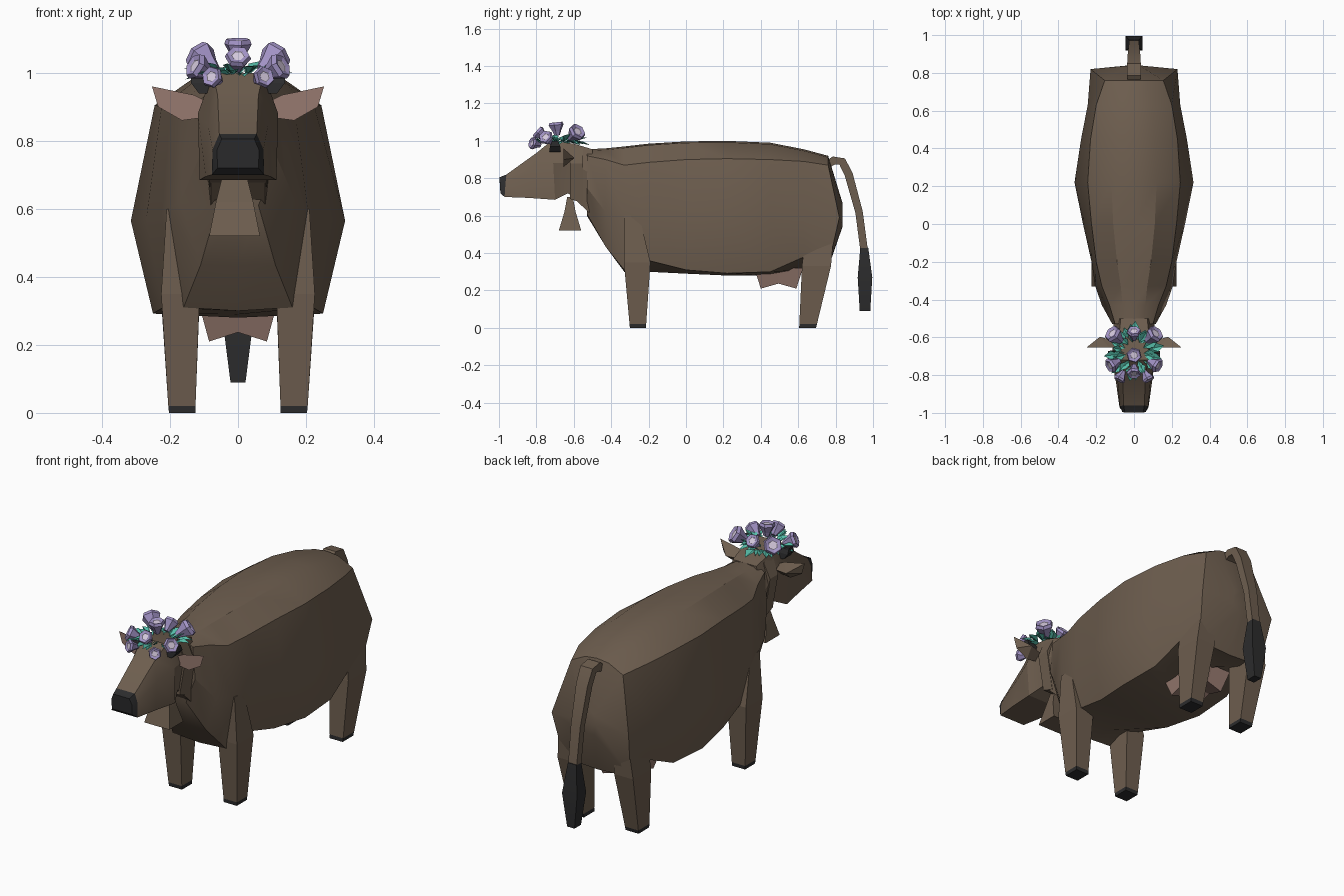
import bpy, bmesh, math, random
from mathutils import Vector

random.seed(4)
cube = bpy.data.objects.get("Cube")
if cube:
    bpy.data.objects.remove(cube)


def material(name, color):
    mat = bpy.data.materials.new(name)
    mat.use_nodes = True
    mat.diffuse_color = (*color, 1)
    mat.node_tree.nodes["Principled BSDF"].inputs["Base Color"].default_value = (*color, 1)
    return mat


BROWN = material("brown hide", (.155, .112, .078))
BLACK = material("black horn", (.025, .025, .026))
PINK = material("dusty pink skin", (.31, .195, .16))
PURPLE = material("purple petals", (.36, .29, .56))
PALE = material("pale flower centre", (.68, .6, .74))
TEAL = material("teal leaf", (.09, .5, .39))


def build(name, verts, faces, mats, rule=None, angle=0):
    """Make an object; rule picks a material index from a face centre."""
    mesh = bpy.data.meshes.new(name)
    mesh.from_pydata(verts, [], faces)
    bm = bmesh.new()
    bm.from_mesh(mesh)
    bmesh.ops.recalc_face_normals(bm, faces=bm.faces)
    for f in bm.faces:
        f.material_index = rule(f.calc_center_median()) if rule else 0
    bm.to_mesh(mesh)
    bm.free()
    for mat in mats:
        mesh.materials.append(mat)
    obj = bpy.data.objects.new(name, mesh)
    bpy.context.collection.objects.link(obj)
    if angle:
        mesh.shade_smooth()
        mesh.set_sharp_from_angle(angle=math.radians(angle))
    return obj


def loft(name, rings, mats, rule=None, angle=0):
    """Skin a list of equal rings and cap both ends."""
    n = len(rings[0])
    verts = [v for ring in rings for v in ring]
    faces = [(r * n + i, r * n + (i + 1) % n, (r + 1) * n + (i + 1) % n, (r + 1) * n + i)
             for r in range(len(rings) - 1) for i in range(n)]
    faces += [tuple(range(n)), tuple(range(len(verts) - n, len(verts)))]
    return build(name, verts, faces, mats, rule, angle)


def mirrored(half):
    """Close a half ring given from top to bottom on the +x side."""
    return half + [(-x, y, z) for x, y, z in reversed(half) if x > 0]


def box_ring(x0, x1, y0, y1, z):
    return [(x0, y0, z), (x1, y0, z), (x1, y1, z), (x0, y1, z)]


def sweep(name, path, mat):
    """Four-sided tube in the x = 0 plane; path rows are y, z, half width, half depth."""
    rings = []
    for i, (y, z, w, d) in enumerate(path):
        a, b = path[max(i - 1, 0)], path[min(i + 1, len(path) - 1)]
        t = Vector((0, b[0] - a[0], b[1] - a[1])).normalized()
        ny, nz = -t.z * d, t.y * d
        rings.append([(-w, y - ny, z - nz), (w, y - ny, z - nz), (w, y + ny, z + nz), (-w, y + ny, z + nz)])
    return loft(name, rings, [mat], angle=35)


# Body: y, top z, top x, shoulder x z, flank x z, belly edge x z, belly z
stations = [
    (-.53, .955, .05, .1, .92, .115, .75, .06, .61, .6),
    (-.43, .96, .06, .13, .9, .17, .62, .11, .435, .435),
    (-.33, .97, .07, .17, .87, .205, .6, .16, .31, .3),
    (-.2, .985, .09, .2, .885, .225, .58, .19, .36, .3),
    (0, .997, .11, .225, .9, .27, .57, .22, .31, .29),
    (.22, 1, .12, .245, .905, .315, .565, .25, .292, .28),
    (.45, .99, .11, .23, .9, .28, .565, .24, .3, .28),
    (.63, .955, .1, .2, .89, .245, .58, .22, .38, .31),
    (.76, .92, .07, .155, .87, .23, .59, .2, .33, .32),
]
body_rings = []
for y, zt, tx, sx, sz, wx, wz, bx, bz, zb in stations:
    yw = y + .06 if y > .7 else y
    body_rings.append(mirrored([(0, y, zt), (tx, y, zt - .008), (sx, y, sz),
                                (wx, yw, wz), (bx, y, bz), (0, y, zb)]))
rump = Vector((0, .838, .6))
body_rings.append([Vector(v).lerp(rump, .8) for v in body_rings[-1]])
for v in body_rings[-1]:
    v.y = rump.y
loft("body", body_rings, [BROWN], angle=32)

# Head and neck: top y z x, bottom y z x, cheek x
head_rows = [
    (-.998, .805, .048, -.992, .72, .06, .062),
    (-.96, .82, .055, -.97, .7, .077, .075),
    (-.8, .935, .06, -.84, .695, .095, .088),
    (-.72, 1, .075, -.7, .685, .113, .118),
    (-.6, .985, .08, -.63, .72, .08, .108),
    (-.5, .955, .07, -.5, .6, .08, .11),
]
head_rings = [mirrored([(xt, yt, zt), (w, (yt + yb) / 2, zb + (zt - zb) * .62), (xb, yb, zb)])
              for yt, zt, xt, yb, zb, xb, w in head_rows]
loft("head", head_rings, [BROWN, BLACK], lambda c: int(c.y < -.955), 25)

# Collar and bell
loft("collar", [mirrored([(.08, y, .982 - d), (.118, y, .88), (.085, y, .69 - d)])
                for y, d in ((-.62, 0), (-.55, .025))], [BROWN])
loft("bell", [box_ring(-.01 - w, -.01 + w, -.62 - d, -.62 + d, z)
              for w, d, z in ((.035, .015, .7), (.055, .03, .62), (.075, .06, .52))], [BROWN])

hind_outline = [(.605, .695, 0), (.606, .7, .02), (.62, .775, .33), (.64, .79, .5)]
fore_outline = [(-.3, -.215, 0), (-.302, -.213, .02), (-.332, -.19, .35), (-.33, -.25, .6)]
widths = [(.125, .203), (.125, .205), (.113, .226), (.12, .21)]
ear_outline = [(.09, .915), (.13, .935), (.253, .96), (.235, .9), (.165, .86), (.09, .87)]

for side, s in (("left", 1), ("right", -1)):
    # Legs with dark hooves
    for part, outline in (("front", fore_outline), ("hind", hind_outline)):
        rings = [box_ring(s * a, s * b, y0, y1, z) for (a, b), (y0, y1, z) in zip(widths, outline)]
        loft(f"{part}_leg_{side}", rings, [BROWN, BLACK], lambda c: int(c.z < .021))
    # Ears with a pink inner face
    n = len(ear_outline)
    verts = [(s * x, -.655, z) for x, z in ear_outline]
    verts += [(s * .1, -.62, .9), (s * .18, -.597, .908)]
    faces = [tuple(range(n)), (0, 1, n + 1, n), (1, 2, n + 1), (2, 3, n + 1), (3, 4, n + 1),
             (4, 5, n, n + 1), (5, 0, n)]
    build(f"ear_{side}", verts, faces, [BROWN, PINK], lambda c: int(c.y < -.654))
    # Short dark horns
    loft(f"horn_{side}", [box_ring(s * (x - r), s * (x + r), -.7 - r, -.7 + r, z)
                          for x, r, z in ((.085, .03, .94), (.11, .028, .97), (.122, .015, 1))], [BLACK])

# Udder with four teat corners
around = [(-1, -1), (0, -1), (1, -1), (1, 0), (1, 1), (0, 1), (-1, 1), (-1, 0)]
loft("udder", [
    [(.115 * i, .495 + .13 * j, .32) for i, j in around],
    [(.085 * i, .495 + .095 * j, .21 if i * j else .237) for i, j in around],
    [(.02 * i, .495 + .02 * j, .25) for i, j in around]], [PINK])

# Tail and tassel
sweep("tail", [(.75, .87, .035, .02), (.79, .895, .036, .022), (.835, .89, .036, .022), (.87, .82, .034, .022),
               (.925, .62, .028, .02), (.953, .41, .025, .02)], BROWN)
sweep("tail_tassel", [(.953, .43, .025, .021), (.957, .27, .045, .039), (.957, .09, .022, .028)], BLACK)


def flower(name, base, axis, size):
    """Six-sided cup with a pale inset centre."""
    axis = axis.normalized()
    u = axis.orthogonal().normalized()
    v = axis.cross(u)
    rings = []
    for r, h in ((.018, -.02), (.03, .01), (.052, .05), (.045, .068), (.026, .062), (.024, .06)):
        rings.append([base + size * (axis * h + r * (u * math.cos(a) + v * math.sin(a)))
                      for a in (k * math.pi / 3 for k in range(6))])
    loft(name, rings, [PURPLE, PALE],
         lambda c: int((c - base).dot(axis) > size * .0595 and ((c - base).cross(axis)).length < size * .028))


# Flower crown
crown = Vector((0, -.68, .95))
blooms = [(.08, -.61, 1.02, .95), (.09, -.73, 1.0, .8), (.06, -.79, .98, .65)]
spots = [(s * x, y, z, k) for x, y, z, k in blooms for s in (1, -1)]
spots += [(0, -.69, 1.045, .8), (0, -.76, 1.02, .75), (0, -.6, 1.02, .75)]
for i, (x, y, z, k) in enumerate(spots):
    p = Vector((x, y, z))
    flower(f"flower_{i + 1}", p, p - crown, k)

# Folded leaves around the crown
verts, faces = [], []
for i in range(54):
    a = i * 2 * math.pi / 18 + random.uniform(-.15, .15)
    out = Vector((math.cos(a), math.sin(a), random.uniform(-.3, .65))).normalized()
    base = Vector((0, -.68, .995)) + Vector((out.x, out.y, 0)) * random.uniform(.05, .09)
    length = random.uniform(.05, .085)
    across = out.cross(Vector((0, 0, 1))).normalized() * length * .3
    mid = base + out * length * .5 + Vector((0, 0, .012))
    k = len(verts)
    verts += [base, mid + across, base + out * length, mid - across]
    faces += [(k, k + 1, k + 2), (k, k + 2, k + 3)]
build("crown_leaves", verts, faces, [TEAL])
